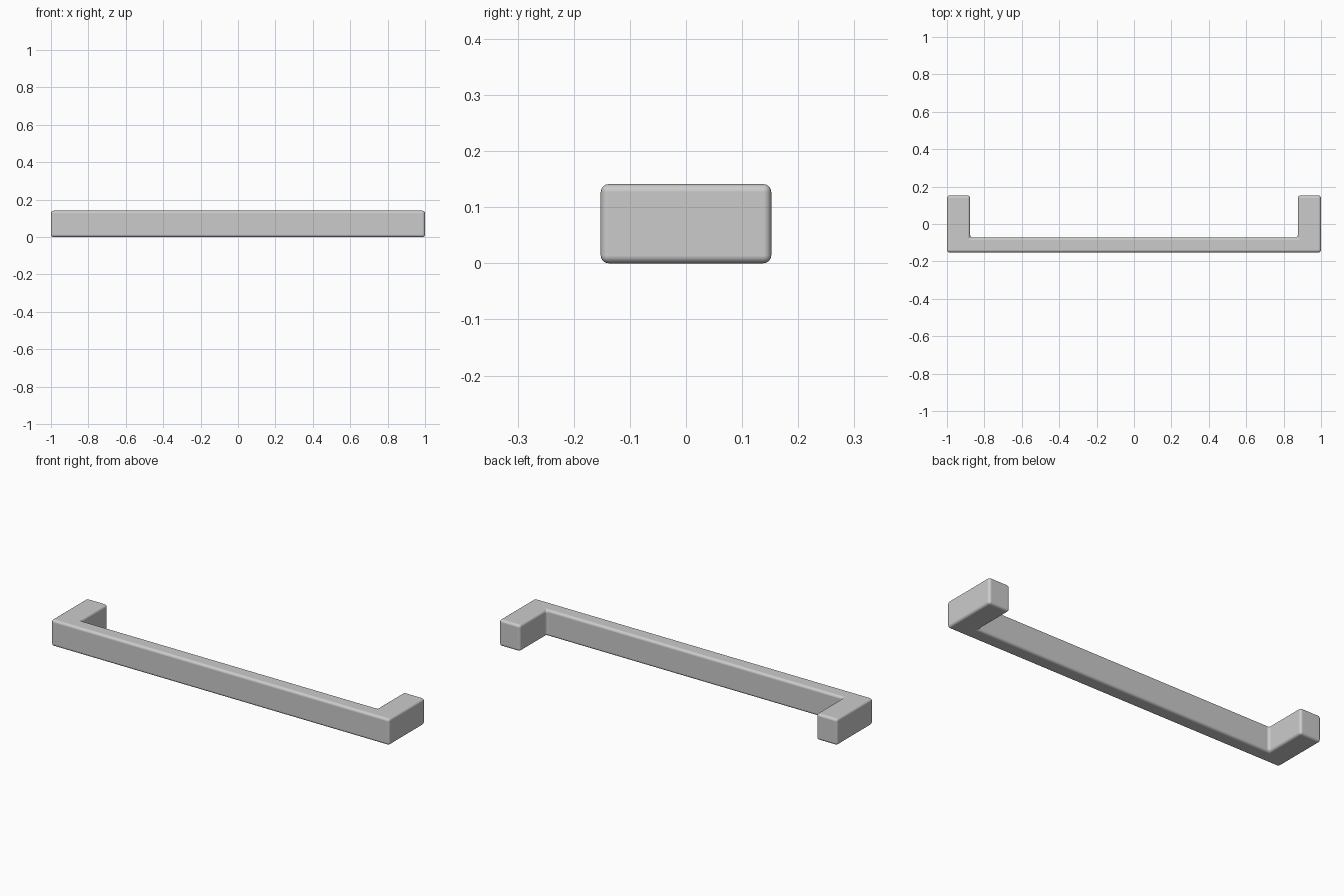
import bpy, bmesh, math

if "Cube" in bpy.data.objects:
    bpy.data.objects.remove(bpy.data.objects["Cube"])

HALF_LEN, HALF_DEPTH, HEIGHT = 1.0, 0.152, 0.141
BAR_INNER_Y, POST_W, ROUND = -0.073, 0.124, 0.014

# U-shaped outline: long grip with a mounting post at each end
half = [(HALF_LEN, -HALF_DEPTH), (HALF_LEN, HALF_DEPTH),
        (HALF_LEN - POST_W, HALF_DEPTH), (HALF_LEN - POST_W, BAR_INNER_Y)]
outline = half + [(-x, y) for x, y in reversed(half)]

# Extrude the outline upward
bm = bmesh.new()
face = bm.faces.new([bm.verts.new((x, y, 0)) for x, y in outline])
top = bmesh.ops.extrude_face_region(bm, geom=[face])
bmesh.ops.translate(bm, vec=(0, 0, HEIGHT),
                    verts=[g for g in top["geom"] if isinstance(g, bmesh.types.BMVert)])
bmesh.ops.recalc_face_normals(bm, faces=bm.faces)
mesh = bpy.data.meshes.new("pull_handle")
bm.to_mesh(mesh)
bm.free()

handle = bpy.data.objects.new("pull_handle", mesh)
bpy.context.collection.objects.link(handle)

# Softly rounded edges
bevel = handle.modifiers.new("rounded_edges", 'BEVEL')
bevel.width = ROUND
bevel.segments = 4
bevel.limit_method = 'ANGLE'
bevel.harden_normals = True

bpy.context.view_layer.objects.active = handle
handle.select_set(True)
bpy.ops.object.shade_smooth_by_angle(angle=math.radians(40))
